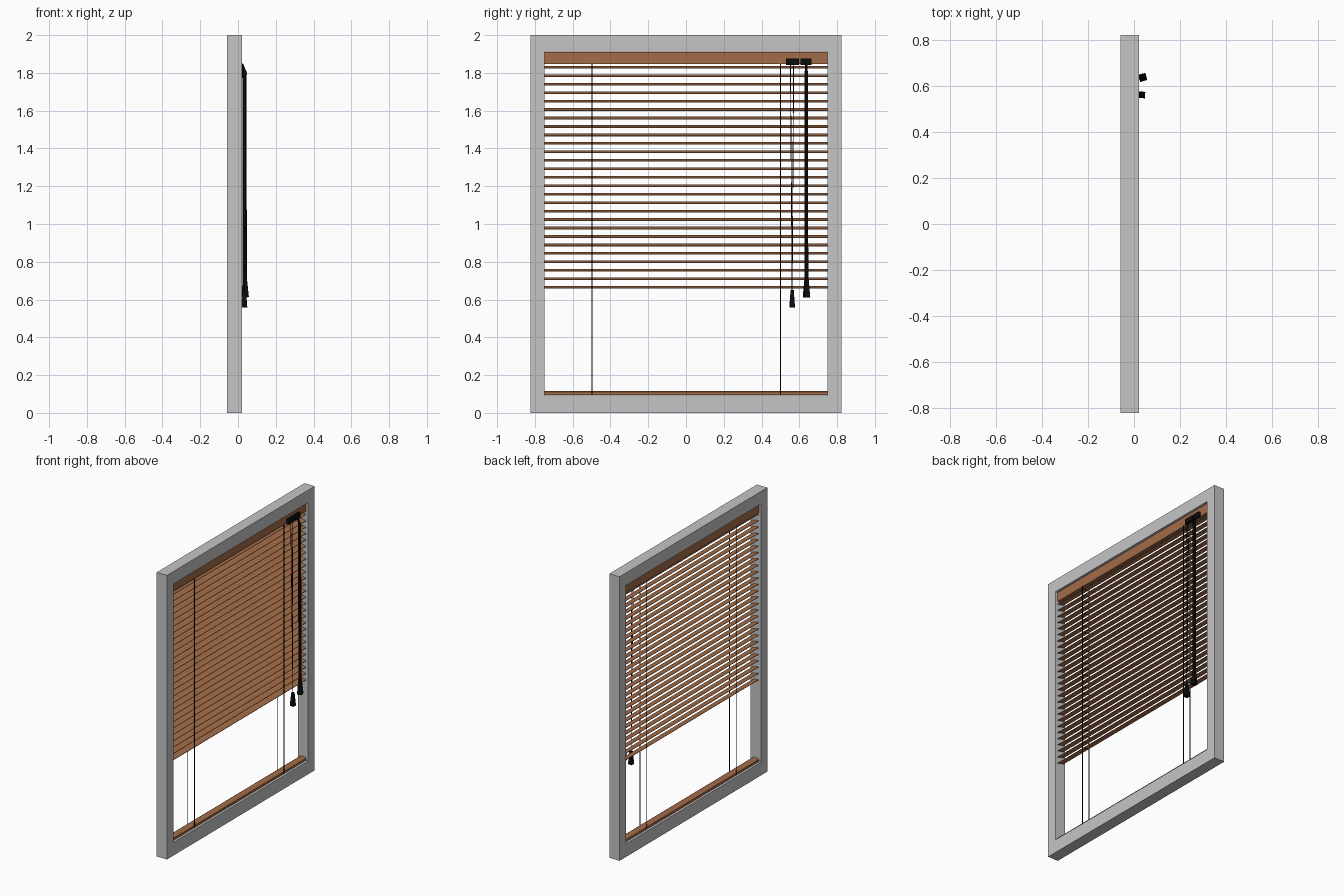
import bpy, math
from mathutils import Vector

if "Cube" in bpy.data.objects:
    bpy.data.objects.remove(bpy.data.objects["Cube"])


def material(name, rgb):
    m = bpy.data.materials.new(name)
    m.diffuse_color = (*rgb, 1)
    m.use_nodes = True
    m.node_tree.nodes["Principled BSDF"].inputs["Base Color"].default_value = m.diffuse_color
    return m


GRAY = material("frame gray", (0.56, 0.56, 0.56))
WOOD = material("warm wood", (0.37, 0.15, 0.065))
BLACK = material("black", (0.004, 0.004, 0.004))


def mesh(name, verts, faces, mat):
    me = bpy.data.meshes.new(name)
    me.from_pydata(verts, [], faces)
    me.materials.append(mat)
    ob = bpy.data.objects.new(name, me)
    bpy.context.collection.objects.link(ob)
    return ob


def prism(name, profile, y0, y1, mat):
    """Extrude a counter-clockwise (x, z) profile along y."""
    n = len(profile)
    verts = [(x, y, z) for y in (y0, y1) for x, z in profile]
    faces = [(i, i + n, (i + 1) % n + n, (i + 1) % n) for i in range(n)]
    faces += [tuple(range(n)), tuple(range(2 * n - 1, n - 1, -1))]
    return mesh(name, verts, faces, mat)


def box(name, x0, x1, y0, y1, z0, z1, mat):
    return prism(name, [(x0, z0), (x1, z0), (x1, z1), (x0, z1)], y0, y1, mat)


def tube(name, a, b, r0, r1, mat, sides=8, turn=0.0):
    """Straight tapered rod from a to b."""
    a, b = Vector(a), Vector(b)
    rot = Vector((0, 0, 1)).rotation_difference(b - a)
    verts = []
    for p, r in ((a, r0), (b, r1)):
        for i in range(sides):
            t = turn + math.tau * i / sides
            verts.append(p + rot @ Vector((r * math.cos(t), r * math.sin(t), 0)))
    faces = [(i, (i + 1) % sides, (i + 1) % sides + sides, i + sides) for i in range(sides)]
    faces += [tuple(range(sides - 1, -1, -1)), tuple(range(sides, 2 * sides))]
    return mesh(name, verts, faces, mat)


# Window frame: rectangular ring with an open middle
XB, XF = -0.058, 0.022
outer = [(-0.822, 0), (0.822, 0), (0.822, 2), (-0.822, 2)]
inner = [(-0.75, 0.093), (0.75, 0.093), (0.75, 1.912), (-0.75, 1.912)]
verts = [(x, y, z) for x in (XF, XB) for y, z in outer + inner]
faces = []
for i in range(4):
    j = (i + 1) % 4
    faces += [(i, j, j + 4, i + 4), (i + 8, i + 12, j + 12, j + 8),
              (i, i + 8, j + 8, j), (i + 4, j + 4, j + 12, i + 12)]
mesh("window_frame", verts, faces, GRAY)

# Head rail and bottom rail
XC = -0.018
box("head_rail", XC - 0.026, XC + 0.024, -0.748, 0.748, 1.846, 1.911, WOOD)
prism("bottom_rail", [(XC - 0.025, 0.094), (XC + 0.025, 0.094), (XC + 0.025, 0.110),
                      (XC + 0.015, 0.116), (XC - 0.015, 0.116), (XC - 0.025, 0.110)],
      -0.748, 0.748, WOOD)

# Slats: thin, slightly crowned, front edge tipped down
HALF, DROP, THICK = 0.024, 0.0055, 0.003
SLATS, Z_LOW, Z_HIGH = 27, 0.666, 1.831
steps = [-1, -0.5, 0, 0.5, 1]
for k in range(SLATS):
    z = Z_LOW + (Z_HIGH - Z_LOW) * k / (SLATS - 1)
    mid = [(XC + HALF * s, z - DROP * s + 0.002 * (0.5 - s * s)) for s in steps]
    prof = [(x, h - THICK / 2) for x, h in mid]
    prof += [(x, h + THICK / 2) for x, h in reversed(mid)]
    prism(f"slat_{k + 1}", prof, -0.748, 0.748, WOOD)

# Ladder cords in front of and behind the slats, plus the lift cord
for side, y in (("left", -0.497), ("right", 0.5)):
    for part, x, r in (("front", XC + 0.0265, 0.003), ("back", XC - 0.0265, 0.0022)):
        tube(f"{side}_{part}_ladder_cord", (x, y, 0.098), (x, y, 1.848), r, r, BLACK, 6)
    # Rungs carrying each slat
    for k in range(SLATS):
        z = Z_LOW + (Z_HIGH - Z_LOW) * k / (SLATS - 1) - 0.003
        tube(f"{side}_rung_{k + 1}", (XC - 0.0265, y, z + DROP), (XC + 0.0265, y, z - DROP),
             0.001, 0.001, BLACK, 4)

# Black brackets on the head rail
box("cord_lock", 0.004, 0.022, 0.529, 0.597, 1.842, 1.877, BLACK)
box("wand_bracket", 0.004, 0.022, 0.607, 0.664, 1.842, 1.877, BLACK)

# Pull cords and tassel
for n, y in enumerate((0.553, 0.570)):
    tube(f"pull_cord_{n + 1}", (0.024, y, 1.845), (0.034, 0.562, 0.64), 0.0022, 0.0022, BLACK, 6)
tube("cord_tassel", (0.034, 0.562, 0.558), (0.034, 0.562, 0.65), 0.020, 0.011, BLACK, 4, math.radians(40))

# Tilt wand with hook and grip
tube("wand_hook", (0.020, 0.636, 1.848), (0.041, 0.636, 1.79), 0.007, 0.009, BLACK, 6)
tube("tilt_wand", (0.036, 0.638, 0.70), (0.034, 0.636, 1.81), 0.011, 0.011, BLACK, 6)
tube("wand_grip", (0.038, 0.638, 0.612), (0.036, 0.638, 0.72), 0.023, 0.012, BLACK, 4, math.radians(60))
